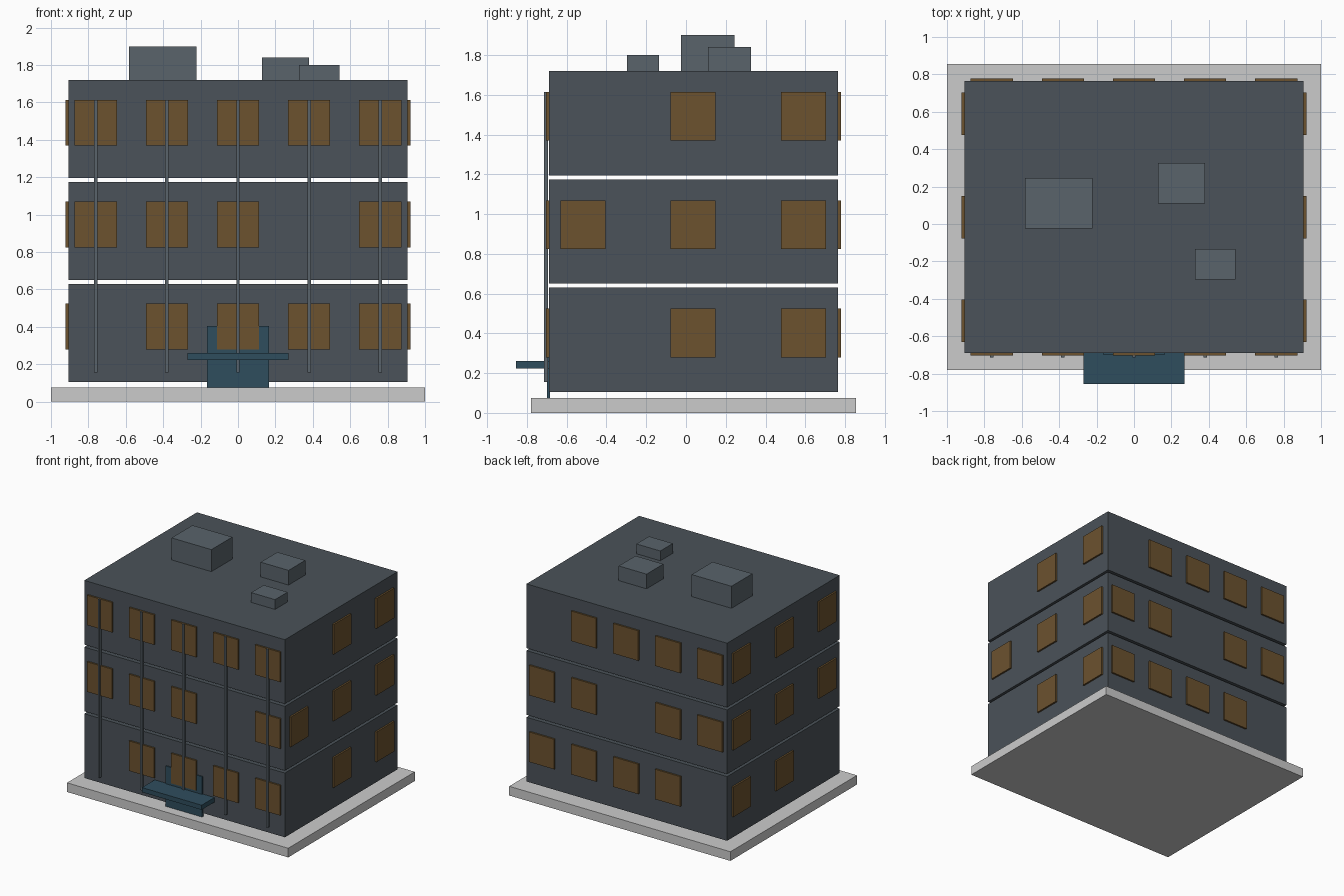
import bpy, bmesh
from mathutils import Matrix

if "Cube" in bpy.data.objects:
    bpy.data.objects.remove(bpy.data.objects["Cube"])


def material(name, rgb):
    m = bpy.data.materials.new(name)
    m.diffuse_color = (*rgb, 1)
    m.use_nodes = True
    m.node_tree.nodes["Principled BSDF"].inputs["Base Color"].default_value = m.diffuse_color
    return m


WALL = material("slate", (0.070, 0.085, 0.100))
GLASS = material("amber", (0.150, 0.085, 0.028))
METAL = material("steel", (0.100, 0.125, 0.145))
TEAL = material("teal", (0.028, 0.075, 0.110))


def boxes(name, bounds, mat=None):
    """One object holding a box for every (x0, x1, y0, y1, z0, z1)."""
    bm = bmesh.new()
    for x0, x1, y0, y1, z0, z1 in bounds:
        place = Matrix.Translation(((x0 + x1) / 2, (y0 + y1) / 2, (z0 + z1) / 2))
        size = Matrix.Diagonal((x1 - x0, y1 - y0, z1 - z0, 1))
        bmesh.ops.create_cube(bm, size=1, matrix=place @ size)
    me = bpy.data.meshes.new(name)
    bm.to_mesh(me)
    bm.free()
    ob = bpy.data.objects.new(name, me)
    bpy.context.collection.objects.link(ob)
    if mat:
        me.materials.append(mat)
    return ob


# Building footprint and storey layout
X, Y0, Y1 = 0.907, -0.69, 0.765
STOREYS = [0.105, 0.65, 1.195]
COLS = [-0.76, -0.38, 0, 0.38, 0.76]
SIDE_COLS = [-0.518, 0.036, 0.59]
HALF, OUT, IN = 0.113, 0.014, 0.014

# Plinth
boxes("plinth", [(-1, 1, -0.78, 0.855, 0, 0.075)])

# Storeys, separated by open gaps
for i, z in enumerate(STOREYS):
    boxes(f"storey_{i + 1}", [(-X, X, Y0, Y1, z, z + 0.525)], WALL)

# Windows: (storey, column) pairs listed here are left blank
blank = {
    "front": {(0, 0), (1, 3)},
    "back": {(0, 0), (1, 2), (2, 4)},
    "right": {(0, 0), (2, 0)},
    "left": {(0, 0)},
}
for side, skip in blank.items():
    panes = []
    for i, z in enumerate(STOREYS):
        z0, z1 = z + 0.174, z + 0.419
        for j, c in enumerate(COLS if side in ("front", "back") else SIDE_COLS):
            if (i, j) in skip:
                continue
            a, b = c - HALF, c + HALF
            panes.append({
                "front": (a, b, Y0 - OUT, Y0 + IN, z0, z1),
                "back": (a, b, Y1 - IN, Y1 + OUT, z0, z1),
                "right": (X - IN, X + OUT, a, b, z0, z1),
                "left": (-X - OUT, -X + IN, a, b, z0, z1),
            }[side])
    boxes(f"{side}_windows", panes, GLASS)

# Vertical fins on the front
boxes("front_fins", [(c - 0.009, c + 0.009, -0.713, -0.693, 0.155, 1.613) for c in COLS], METAL)

# Entrance
boxes("door", [(-0.165, 0.165, -0.699, -0.684, 0.075, 0.405)], TEAL)
boxes("canopy", [(-0.27, 0.27, -0.855, -0.685, 0.222, 0.26)], TEAL)

# Rooftop units
boxes("roof_units", [
    (-0.583, -0.223, -0.025, 0.245, 1.72, 1.90),
    (0.128, 0.38, 0.11, 0.326, 1.72, 1.84),
    (0.327, 0.543, -0.297, -0.135, 1.72, 1.80),
], METAL)
